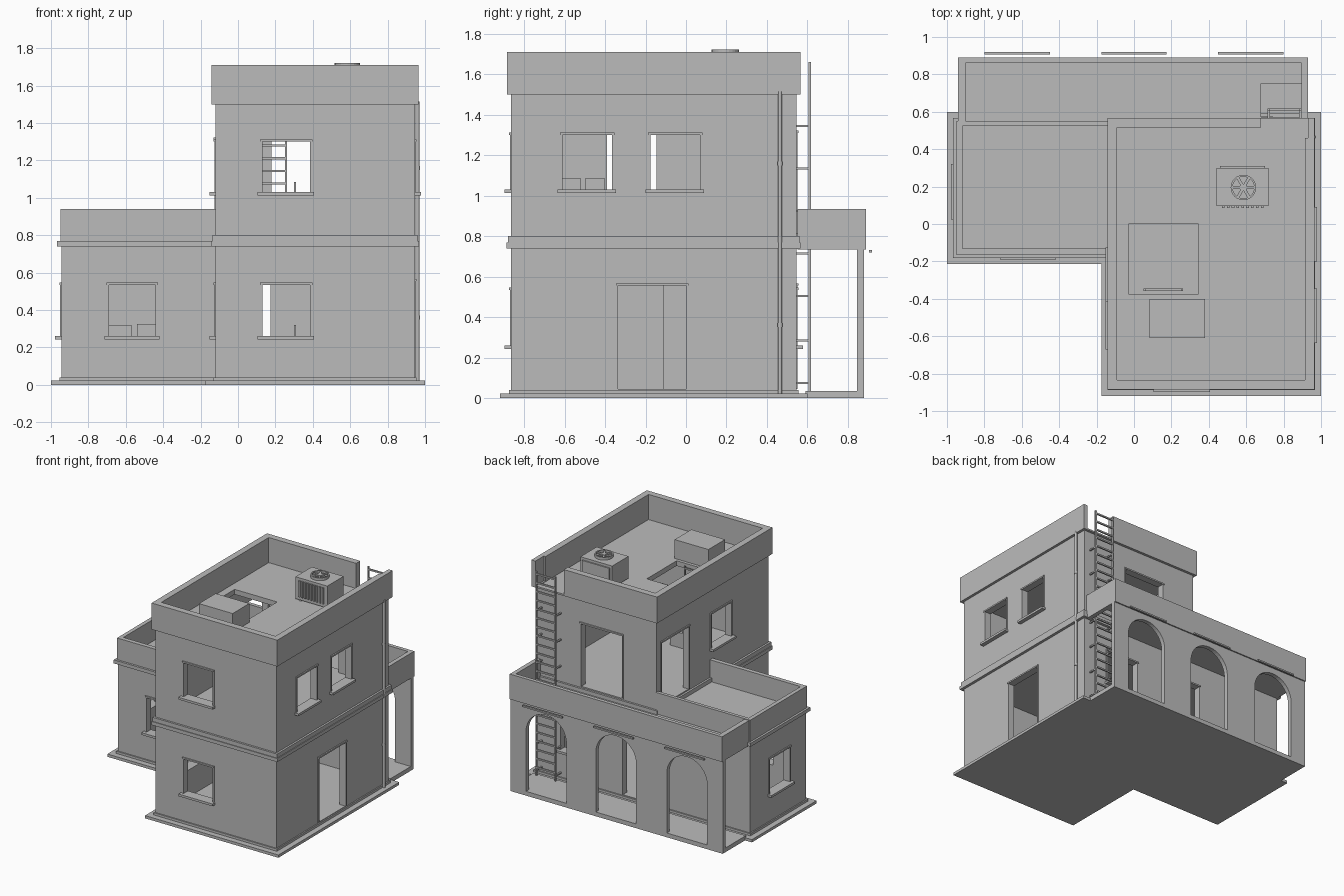
import bpy, bmesh, math

if "Cube" in bpy.data.objects:
    bpy.data.objects.remove(bpy.data.objects["Cube"])

GREY = (0.5, 0.5, 0.5, 1)
plaster = bpy.data.materials.new("plain grey")
plaster.use_nodes = True
plaster.diffuse_color = GREY
plaster.node_tree.nodes["Principled BSDF"].inputs["Base Color"].default_value = GREY


def prism(name, pts, lo, hi, axis="z"):
    """Extrude an outline along z, or an x-z outline along y."""
    bm = bmesh.new()
    place = (lambda p, t: (p[0], p[1], t)) if axis == "z" else (lambda p, t: (p[0], t, p[1]))
    face = bm.faces.new([bm.verts.new(place(p, lo)) for p in pts])
    moved = bmesh.ops.extrude_face_region(bm, geom=[face])["geom"]
    step = (0, 0, hi - lo) if axis == "z" else (0, hi - lo, 0)
    bmesh.ops.translate(bm, verts=[v for v in moved if isinstance(v, bmesh.types.BMVert)], vec=step)
    bmesh.ops.recalc_face_normals(bm, faces=bm.faces)
    mesh = bpy.data.meshes.new(name)
    bm.to_mesh(mesh)
    bm.free()
    mesh.materials.append(plaster)
    ob = bpy.data.objects.new(name, mesh)
    bpy.context.collection.objects.link(ob)
    return ob


def box(name, x0, x1, y0, y1, z0, z1):
    return prism(name, [(x0, y0), (x1, y0), (x1, y1), (x0, y1)], z0, z1)


def disc(name, x, y, r, z0, z1, n=24):
    ring = [(x + r * math.cos(2 * math.pi * i / n), y + r * math.sin(2 * math.pi * i / n)) for i in range(n)]
    return prism(name, ring, z0, z1)


def cut(ob, cutters):
    """Subtract the cutters and discard them."""
    for c in cutters:
        m = ob.modifiers.new("cut", "BOOLEAN")
        m.operation, m.solver, m.object = "DIFFERENCE", "EXACT", c
        c.hide_render = True
    bpy.context.view_layer.update()
    graph = bpy.context.evaluated_depsgraph_get()
    mesh = bpy.data.meshes.new_from_object(ob.evaluated_get(graph))
    ob.modifiers.clear()
    ob.data = mesh
    for c in cutters:
        bpy.data.objects.remove(c)


# Wall planes: left/right edges of both blocks, front edges and back edge
W, M, E = -0.945, -0.12, 0.945
WF, MF, B = -0.16, -0.865, 0.545


def plan(d):
    return [(W - d, WF - d), (M - d, WF - d), (M - d, MF - d), (E + d, MF - d), (E + d, B + d), (W - d, B + d)]


def main(name, d, z0, z1):
    return box(name, M - d, E + d, MF - d, B + d, z0, z1)


def opening(name, axis, plane, out, a0, a1, z0, z1, sill=True):
    """Frame an opening and return its cutter; axis is the wall's normal."""
    def part(label, b0, b1, c0, c1, depth_in, depth_out):
        p0, p1 = sorted((plane - out * depth_in, plane + out * depth_out))
        if axis == "x":
            return box(label, p0, p1, b0, b1, c0, c1)
        return box(label, b0, b1, p0, p1, c0, c1)
    t = 0.012
    part(name + "_header", a0 - t, a1 + t, z1, z1 + t, 0.01, 0.01)
    for edge, b in (("left", a0 - t), ("right", a1)):
        part(name + "_jamb_" + edge, b, b + t, z0, z1, 0.01, 0.006)
    if sill:
        part(name + "_sill", a0 - 0.025, a1 + 0.02, z0 - 0.018, z0, 0.04, 0.033)
    return part(name + "_cutter", a0, a1, z0, z1, 0.08, 0.05)


LOW, HIGH = (0.26, 0.535), (1.03, 1.3)

# Base slab, plinth and string courses
prism("base_slab", plan(0.055), 0, 0.022)
prism("plinth", plan(0.01), 0.022, 0.04)
box("porch_floor", -0.94, 0.93, 0.59, 0.88, 0, 0.034)
prism("lower_band", plan(0.022), 0.74, 0.768)
main("upper_band", 0.016, 0.768, 0.8)

# Ground floor shell
ground = prism("ground_floor", plan(0), 0.03, 0.745)
cut(ground, [
    prism("ground_room", plan(-0.05), 0.045, 0.735),
    opening("wing_front_window", "y", WF, -1, -0.69, -0.44, *LOW),
    opening("front_window", "y", MF, -1, 0.13, 0.385, *LOW),
    opening("wing_side_window", "x", W, -1, 0.05, 0.3, *LOW),
    opening("main_side_window", "x", M, -1, -0.645, -0.375, *LOW),
    opening("entrance", "x", E, 1, -0.335, 0.0, 0.045, 0.555, False),
    opening("porch_door", "y", B, 1, -0.18, 0.175, 0.045, 0.555, False),
    opening("porch_window", "y", B, 1, 0.43, 0.72, *LOW),
])

# Upper floor shell with roof hatch
upper = main("upper_floor", 0, 0.79, 1.51)
cut(upper, [
    main("upper_room", -0.05, 0.81, 1.47),
    opening("upper_front_window", "y", MF, -1, 0.13, 0.385, *HIGH),
    opening("upper_right_window_a", "x", E, 1, -0.61, -0.365, *HIGH),
    opening("upper_right_window_b", "x", E, 1, -0.175, 0.07, *HIGH),
    opening("upper_left_window", "x", M, -1, -0.39, -0.145, *HIGH),
    opening("terrace_door", "x", M, -1, 0.14, 0.48, 0.81, 1.31, False),
    opening("balcony_door", "y", B, 1, 0.18, 0.54, 0.81, 1.31, False),
    box("roof_hatch_cutter", -0.03, 0.345, -0.375, 0, 1.4, 1.6),
])

# Roof parapet, with the gap at the ladder
parapet = main("roof_parapet", 0.021, 1.5, 1.71)
cut(parapet, [main("parapet_inside", -0.03, 1.4, 1.8),
              box("ladder_gap", 0.68, 0.93, 0.46, 0.7, 1.513, 1.8)])

# Wing terrace parapet
terrace = box("wing_parapet", -0.95, M, -0.165, 0.55, 0.765, 0.94)
cut(terrace, [box("wing_inside", -0.918, 0, -0.13, 0.523, 0.7, 1)])

# Porch: balcony slab and parapet, then the arcade
balcony = box("balcony", -0.94, 0.93, 0.55, 0.89, 0.735, 0.935)
cut(balcony, [box("balcony_inside", -0.9, 0.895, 0.4, 0.86, 0.77, 1),
              box("ladder_hole", 0.68, 0.895, 0.572, 0.75, 0.7, 0.8)])


def arch(cx, r=0.178, foot=0.034, spring=0.51, n=20):
    curve = [(cx + r * math.cos(math.pi * i / n), spring + r * math.sin(math.pi * i / n)) for i in range(n + 1)]
    return prism("arch_cutter", [(cx - r, foot), (cx + r, foot)] + curve, 0.8, 0.95, "y")


arcade = box("arcade_wall", -0.94, 0.93, 0.845, 0.88, 0.01, 0.737)
cut(arcade, [arch(cx) for cx in (-0.625, 0, 0.615)])
for cx in (-0.625, 0, 0.625):
    box("arch_canopy_bar", cx - 0.175, cx + 0.175, 0.905, 0.92, 0.72, 0.732)


def ladder(name, x0, x1, y, z0, z1, gap, t=0.012):
    for x in (x0, x1 - t):
        box(name + "_rail", x, x + t, y - t / 2, y + t / 2, z0, z1)
    for i in range(1, int((z1 - z0) / gap) + 1):
        z = z0 + i * gap
        box(name + "_rung", x0, x1, y - t / 2, y + t / 2, z - t, z)


# Ladders and wall brackets
ladder("outer_ladder", 0.715, 0.895, 0.612, 0.034, 1.66, 0.07)
ladder("inner_ladder", 0.05, 0.262, -0.352, 0.81, 1.5, 0.068)
for z in (0.07, 0.28, 0.5, 0.71, 0.92, 1.13, 1.34):
    for x in (0.715, 0.883):
        box("ladder_bracket", x, x + 0.012, 0.54, 0.61, z, z + 0.01)

# Drain pipe
disc("drain_pipe", 0.96, 0.465, 0.01, 0.022, 1.515, 12)
for z in (0.35, 1.15):
    disc("pipe_collar", 0.96, 0.465, 0.013, z, z + 0.02, 12)

# Roof equipment
box("roof_tank", 0.083, 0.38, -0.61, -0.4, 1.505, 1.66)
box("cooler_body", 0.44, 0.72, 0.095, 0.3, 1.525, 1.7)
box("cooler_back_rim", 0.46, 0.70, 0.3, 0.31, 1.55, 1.68)
for x in (0.46, 0.68):
    box("cooler_foot", x, x + 0.02, 0.11, 0.29, 1.505, 1.53)
for i in range(9):
    x = 0.47 + i * 0.026
    box("cooler_slat", x, x + 0.014, 0.086, 0.1, 1.55, 1.68)
fan = disc("fan_ring", 0.585, 0.195, 0.068, 1.698, 1.722)
cut(fan, [disc("fan_inside", 0.585, 0.195, 0.058, 1.705, 1.8)])
disc("fan_hub", 0.585, 0.195, 0.02, 1.7, 1.72, 12)
for i in range(6):
    blade = box("fan_blade", 0.015, 0.06, -0.008, 0.008, 1.708, 1.716)
    blade.location = (0.585, 0.195, 0)
    blade.rotation_euler.z = i * math.pi / 3

# Simple furniture
box("wing_cabinet", -0.74, -0.57, 0.2, 0.45, 0.045, 0.32)
box("wing_table", -0.54, -0.4, 0.2, 0.45, 0.045, 0.325)
box("upper_cabinet", 0.45, 0.75, -0.75, -0.52, 0.81, 1.085)
for z in (0.045, 0.81):
    box("chair_seat", 0.31, 0.42, -0.5, -0.4, z, z + 0.12)
    box("chair_back", 0.3, 0.31, -0.5, -0.4, z, z + 0.275)
